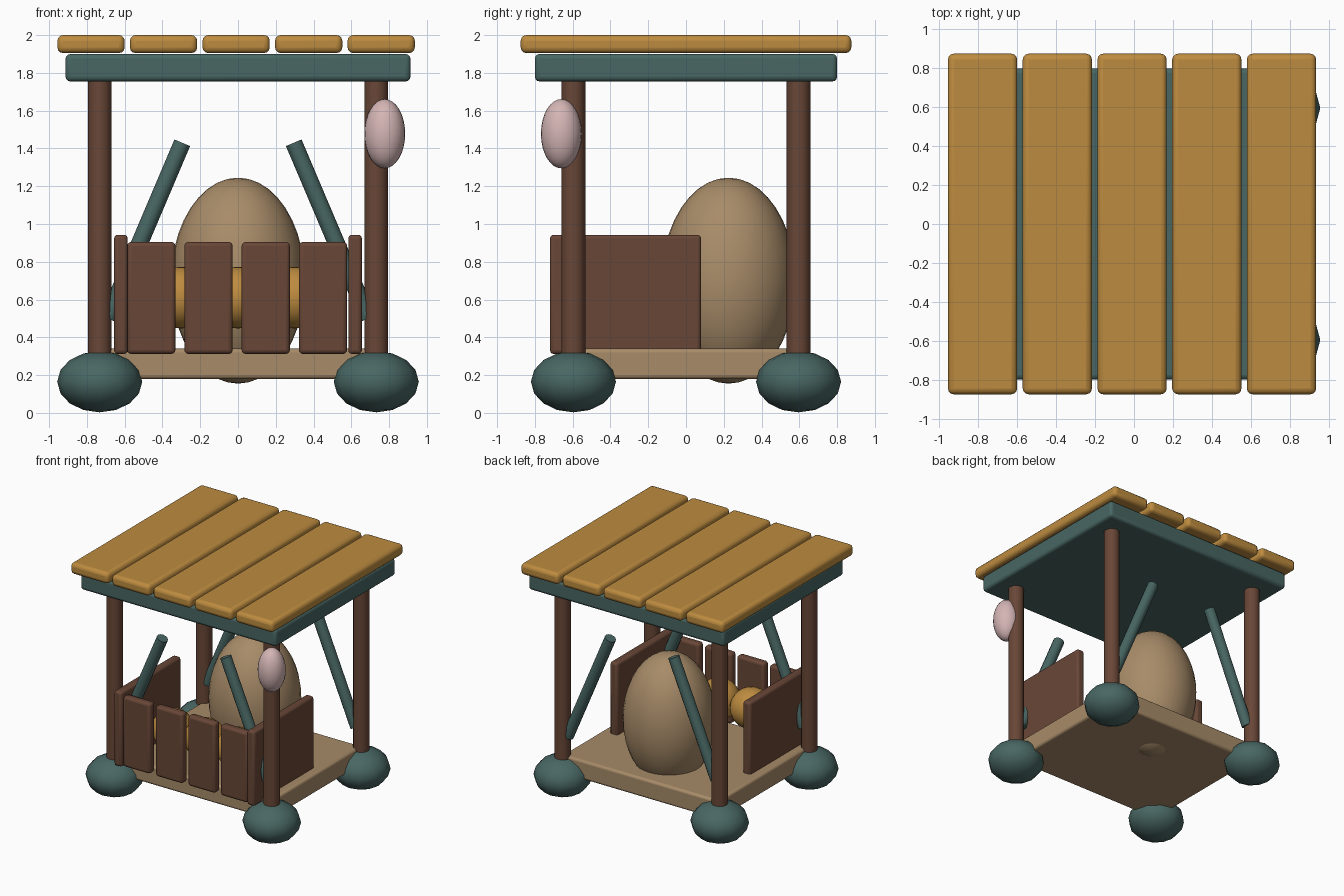
import bpy
import math
from mathutils import Vector

cube = bpy.data.objects.get("Cube")
if cube:
    bpy.data.objects.remove(cube, do_unlink=True)


def material(name, rgb):
    m = bpy.data.materials.new(name)
    m.use_nodes = True
    m.diffuse_color = (*rgb, 1)
    m.node_tree.nodes["Principled BSDF"].inputs["Base Color"].default_value = (*rgb, 1)
    return m


AMBER = material("amber wood", (0.51, 0.26, 0.05))
TEAL = material("dark teal", (0.065, 0.135, 0.125))
BROWN = material("dark brown wood", (0.14, 0.062, 0.038))
TAN = material("tan", (0.39, 0.26, 0.14))
PINK = material("pale pink", (0.66, 0.46, 0.46))


def finish(name, mat, angle):
    ob = bpy.context.object
    ob.name = name
    ob.data.materials.append(mat)
    bpy.ops.object.shade_smooth_by_angle(angle=math.radians(angle))
    return ob


def box(name, mat, low, high, bevel=0.02):
    low, high = Vector(low), Vector(high)
    bpy.ops.mesh.primitive_cube_add(size=1, location=(low + high) / 2)
    ob = bpy.context.object
    ob.scale = high - low
    bpy.ops.object.transform_apply(location=False, rotation=False, scale=True)
    mod = ob.modifiers.new("rounded edges", "BEVEL")
    mod.width = bevel
    mod.segments = 3
    return finish(name, mat, 40)


def ball(name, mat, centre, radii, segments=24, rings=16):
    bpy.ops.mesh.primitive_uv_sphere_add(segments=segments, ring_count=rings,
                                         radius=1, location=centre)
    bpy.context.object.scale = radii
    bpy.ops.object.transform_apply(location=False, rotation=False, scale=True)
    return finish(name, mat, 80)


def rod(name, mat, start, end, radius):
    start, end = Vector(start), Vector(end)
    axis = end - start
    bpy.ops.mesh.primitive_cylinder_add(vertices=12, radius=radius, depth=axis.length,
                                        location=(start + end) / 2)
    bpy.context.object.rotation_euler = axis.to_track_quat("Z", "Y").to_euler()
    return finish(name, mat, 40)


# Roof planks on a solid slab
for i in range(5):
    x = -0.778 + 0.384 * i
    box(f"roof_plank_{i + 1}", AMBER, (x - 0.178, -0.875, 1.905), (x + 0.178, 0.875, 2), 0.03)
box("roof_slab", TEAL, (-0.913, -0.8, 1.755), (0.913, 0.8, 1.9), 0.025)

# Floor
box("floor", TAN, (-0.73, -0.61, 0.18), (0.73, 0.61, 0.34))

# Corner feet, posts and slanted braces
for side, sx in (("left", 1), ("right", -1)):
    for end, sy in (("front", -1), ("back", 1)):
        x, y = 0.732 * sx, 0.596 * sy
        ball(f"{end}_{side}_foot", TEAL, (x, y, 0.165), (0.225, 0.225, 0.162), 12, 8)
        rod(f"{end}_{side}_post", BROWN, (x, y, 0.18), (x, y, 1.78), 0.063)
        rod(f"{end}_{side}_brace", TEAL, (0.69 * sx, 0.585 * sy, 0.5),
            (0.295 * sx, 0.585 * sy, 1.43), 0.045)
    # Side panel of the front counter
    x = 0.62 * sx
    box(f"{side}_side_panel", BROWN, (x - 0.036, -0.72, 0.312), (x + 0.036, 0.08, 0.943))

# Front slats
for i in range(4):
    x = -0.459 + 0.303 * i
    box(f"front_slat_{i + 1}", BROWN, (x - 0.128, -0.7, 0.312), (x + 0.128, -0.63, 0.905), 0.022)

# Round goods behind the slats
for i in range(3):
    ball(f"round_ware_{i + 1}", AMBER, (0.3 * (i - 1), -0.44, 0.61), (0.163, 0.163, 0.163))

# Large egg-shaped body and hanging lantern
ball("egg_body", TAN, (0, 0.225, 0.7), (0.355, 0.355, 0.545), 32, 20)
ball("lantern", PINK, (0.777, -0.66, 1.478), (0.108, 0.108, 0.183))
